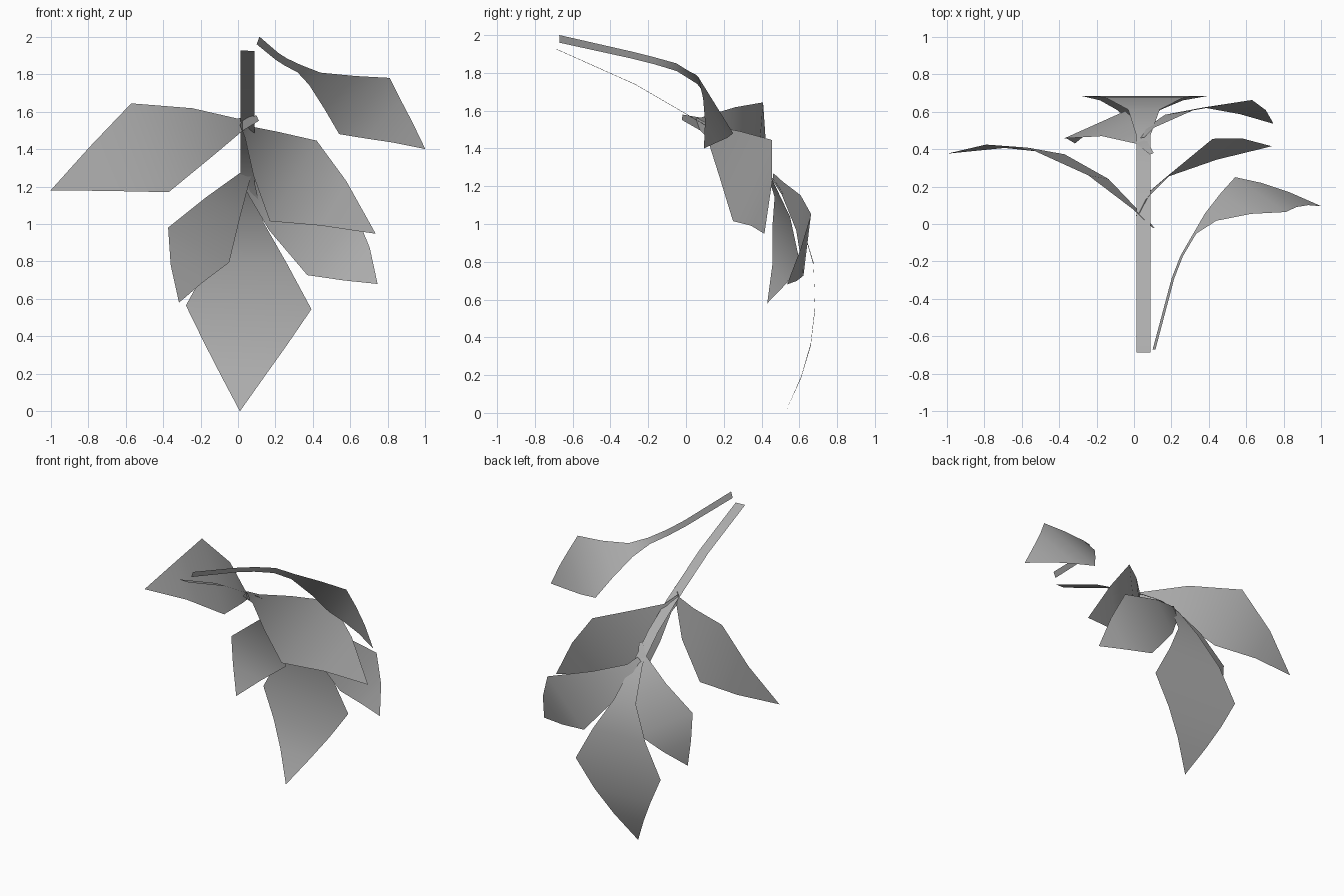
import bpy, bmesh
from mathutils import Vector

grey = bpy.data.materials.new("leaf_grey")
grey.diffuse_color = (0.42, 0.42, 0.42, 1)


def leaf(name, side, rows, stalk=None, n_stalk=0):
    """Sheet swept along a spine: rows are x, y, z, width factor; side is the half-width vector.
    The first n_stalk rows may use their own stalk vector, which twists the stalk."""
    bm = bmesh.new()
    prev = None
    for i, (x, y, z, w) in enumerate(rows):
        c = Vector((x, y, z))
        s = Vector(stalk if i < n_stalk else side) * w
        if w:
            cur = [bm.verts.new(c - s), bm.verts.new(c + s)]
        else:
            cur = [bm.verts.new(c)]          # pointed tip
        if prev:
            bm.faces.new(prev + cur[::-1])
        prev = cur
    me = bpy.data.meshes.new(name)
    bm.to_mesh(me)
    bm.free()
    me.materials.append(grey)
    for p in me.polygons:
        p.use_smooth = True
    ob = bpy.data.objects.new(name, me)
    bpy.context.collection.objects.link(ob)
    return ob


# main stem running into the end leaf
leaf("stem_and_end_leaf", (0.335, 0, -0.01), [
    (0.05, -0.685, 1.925, .11), (0.05, -0.27, 1.74, .11),
    (0.05, 0.10, 1.525, .11), (0.05, 0.30, 1.39, .11),
    (0.05, 0.47, 1.23, .11), (0.053, 0.61, 1.01, .25),
    (0.056, 0.675, 0.79, .62), (0.057, 0.683, 0.555, 1),
    (0.04, 0.66, 0.36, .66), (0.025, 0.61, 0.19, .35),
    (0.01, 0.525, 0.0, 0)])

# separate leaf on its own long stalk
leaf("long_stalk_leaf", (0.135, -0.093, 0.15), [
    (0.107, -0.67, 1.98, .12), (0.208, -0.29, 1.895, .11),
    (0.255, -0.17, 1.865, .11), (0.325, -0.05, 1.83, .12),
    (0.41, 0.038, 1.775, .22),
    (0.545, 0.11, 1.70, .6), (0.675, 0.157, 1.63, 1),
    (0.775, 0.155, 1.56, .69), (0.88, 0.135, 1.49, .37),
    (1.0, 0.095, 1.40, 0)], (0.06, -0.01, 0.17), 4)

# upper pair
leaf("upper_left_leaf", (-0.10, 0.018, 0.237), [
    (0.105, -0.02, 1.565, .06), (0.01, 0.075, 1.53, .14),
    (-0.19, 0.25, 1.49, .54), (-0.47, 0.39, 1.407, 1),
    (-0.74, 0.415, 1.295, .5), (-1.0, 0.375, 1.18, 0)])
leaf("upper_right_leaf", (0.125, 0.103, 0.215), [
    (0.02, 0.05, 1.545, .08), (0.055, 0.125, 1.49, .14),
    (0.15, 0.23, 1.375, .54), (0.295, 0.352, 1.23, 1),
    (0.51, 0.4, 1.11, .55), (0.735, 0.415, 0.948, 0)])

# lower pair
leaf("lower_right_leaf", (0.13, 0.02, 0.163), [
    (0.04, 0.46, 1.25, .12), (0.08, 0.51, 1.19, .2),
    (0.24, 0.595, 1.06, .57), (0.50, 0.642, 0.89, 1),
    (0.635, 0.597, 0.785, .53), (0.745, 0.535, 0.68, 0)])
leaf("lower_left_leaf", (0.163, 0.073, -0.093), [
    (0.095, 0.375, 1.33, .06), (0.04, 0.44, 1.26, .16),
    (-0.08, 0.51, 1.09, .56), (-0.21, 0.53, 0.888, 1),
    (-0.275, 0.495, 0.735, .52), (-0.315, 0.43, 0.58, 0)])
